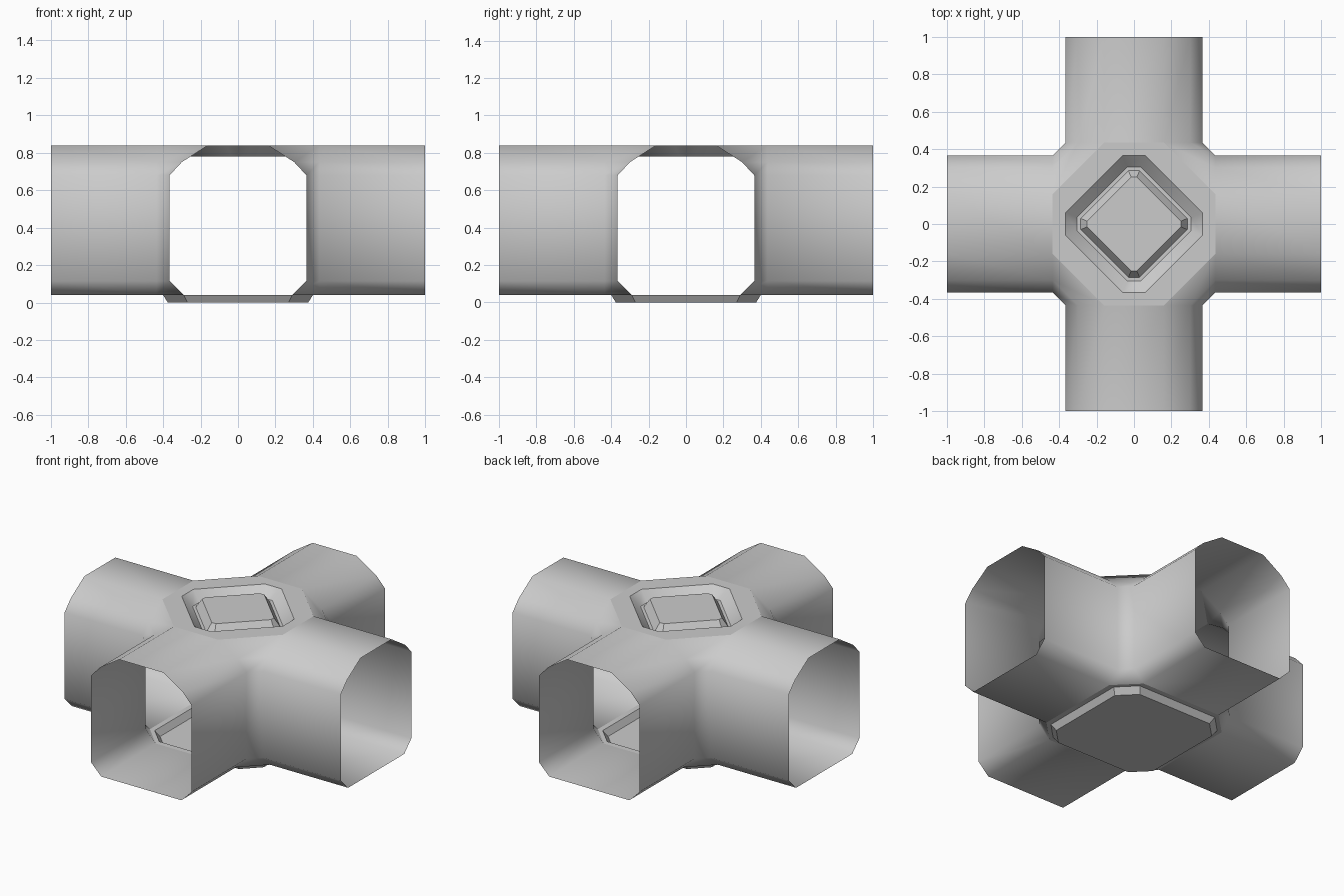
import bpy, bmesh, math
from mathutils import Matrix, Vector

if "Cube" in bpy.data.objects:
    bpy.data.objects.remove(bpy.data.objects["Cube"])

# Half cross-section of a corridor arm: (half width, height), floor to ceiling
HALF = [(0.29, 0.04), (0.365, 0.115), (0.365, 0.68), (0.30, 0.75), (0.16, 0.84)]
LOOP = HALF + [(-w, z) for w, z in reversed(HALF)]
JOIN, END = 0.435, 1.0


def finish(bm, name, angle):
    bmesh.ops.remove_doubles(bm, verts=bm.verts, dist=1e-4)
    mesh = bpy.data.meshes.new(name)
    bm.to_mesh(mesh)
    bm.free()
    ob = bpy.data.objects.new(name, mesh)
    bpy.context.collection.objects.link(ob)
    bpy.ops.object.select_all(action='DESELECT')
    ob.select_set(True)
    bpy.context.view_layer.objects.active = ob
    bpy.ops.object.shade_smooth_by_angle(angle=math.radians(angle))
    return ob


def octagon(a, b, z):
    pts = [(a, -b), (a, b), (b, a), (-b, a), (-a, b), (-a, -b), (-b, -a), (b, -a)]
    return [(x, y, z) for x, y in pts]


def stepped_panel(name, rings, face_up, angle):
    """Nested octagons, outermost first, closed by a flat centre."""
    bm = bmesh.new()
    loops = [[bm.verts.new(p) for p in octagon(*r)] for r in rings]
    for outer, inner in zip(loops, loops[1:]):
        for i in range(8):
            j = (i + 1) % 8
            bm.faces.new((outer[i], outer[j], inner[j], inner[i]))
    bm.faces.new(loops[-1])
    if not face_up:
        bmesh.ops.reverse_faces(bm, faces=bm.faces[:])
    return finish(bm, name, angle)


# Four open arms and the chamfered corners between them
bm = bmesh.new()
for k in range(4):
    rot = Matrix.Rotation(k * math.pi / 2, 3, 'Z')

    def face(*pts):
        bm.faces.new([bm.verts.new(rot @ Vector(p)) for p in pts])

    for (w0, z0), (w1, z1) in zip(LOOP, LOOP[1:] + LOOP[:1]):
        face((JOIN, w0, z0), (JOIN, w1, z1), (END, w1, z1), (END, w0, z0))
    for (w0, z0), (w1, z1) in zip(HALF, HALF[1:]):
        face((JOIN, w0, z0), (w0, JOIN, z0), (w1, JOIN, z1), (JOIN, w1, z1))
finish(bm, "corridor_shell", 50)

# Ceiling hatch: flat surround, sloped groove, raised diamond panel
stepped_panel("ceiling_hatch", [
    (JOIN, 0.16, 0.84), (0.365, 0.06, 0.84), (0.305, 0.035, 0.78),
    (0.285, 0.03, 0.78), (0.25, 0.015, 0.835)], True, 35)

# Sunken floor pan that the model stands on
stepped_panel("floor_pan", [
    (JOIN, 0.29, 0.04), (0.40, 0.29, 0.04), (0.375, 0.27, 0.0)], False, 35)
